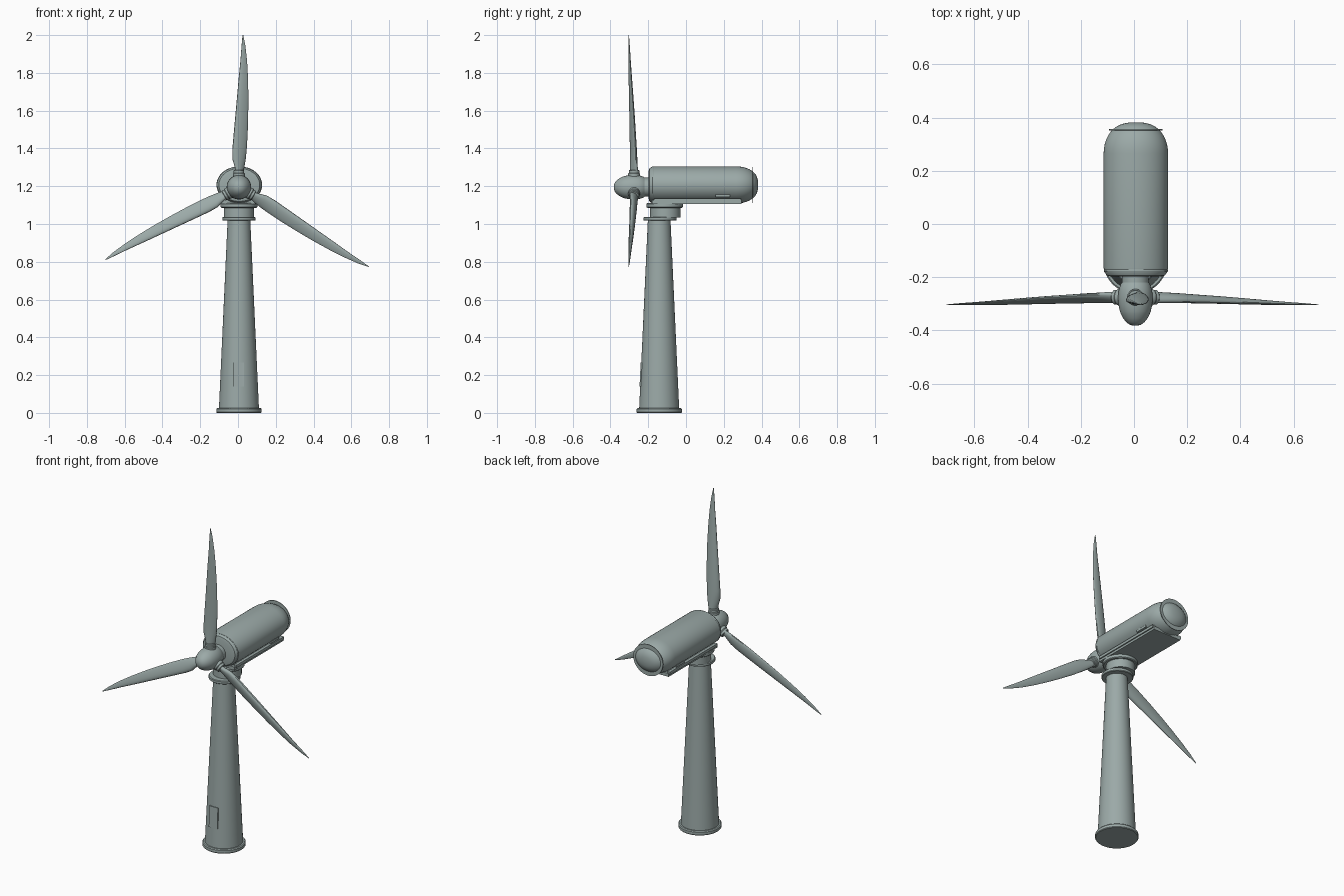
import bpy, bmesh, math
from mathutils import Matrix, Vector

if "Cube" in bpy.data.objects:
    bpy.data.objects.remove(bpy.data.objects["Cube"])

paint = bpy.data.materials.new("grey_green_paint")
paint.diffuse_color = (0.33, 0.40, 0.39, 1)
paint.use_nodes = True
paint.node_tree.nodes["Principled BSDF"].inputs["Base Color"].default_value = paint.diffuse_color
CX, HUB = 0.005, Vector((0.005, -0.275, 1.195))


def finish(name, bm, smooth=True):
    bmesh.ops.recalc_face_normals(bm, faces=bm.faces)
    me = bpy.data.meshes.new(name)
    bm.to_mesh(me)
    bm.free()
    me.materials.append(paint)
    ob = bpy.data.objects.new(name, me)
    bpy.context.collection.objects.link(ob)
    if smooth:
        bpy.ops.object.select_all(action='DESELECT')
        ob.select_set(True)
        bpy.context.view_layer.objects.active = ob
        bpy.ops.object.shade_smooth_by_angle(angle=math.radians(35))
    return ob


def skin(name, rings):
    """Join closed rings of points into a capped tube."""
    bm = bmesh.new()
    vs = [[bm.verts.new(p) for p in r] for r in rings]
    n = len(vs[0])
    for a, b in zip(vs, vs[1:]):
        for i in range(n):
            bm.faces.new((a[i], a[(i + 1) % n], b[(i + 1) % n], b[i]))
    bm.faces.new(vs[0])
    bm.faces.new(vs[-1])
    return finish(name, bm)


def lathe(name, profile, origin, axis=(0, 0, 1), sides=48, squash=(1, 1)):
    """Profile of (radius, distance along axis)."""
    rot = Vector((0, 0, 1)).rotation_difference(Vector(axis)).to_matrix()
    o = Vector(origin)
    rings = []
    for r, h in profile:
        ring = []
        for i in range(sides):
            a = 2 * math.pi * i / sides
            ring.append(o + rot @ Vector((r * squash[0] * math.cos(a),
                                          r * squash[1] * math.sin(a), h)))
        rings.append(ring)
    return skin(name, rings)


def box(name, center, size):
    bm = bmesh.new()
    bmesh.ops.create_cube(bm, size=1, matrix=Matrix.Translation(center)
                          @ Matrix.Diagonal((*size, 1)))
    return finish(name, bm, False)


# tower with foot flange
T = (CX, -0.142, 0)
lathe("foot_flange", [(0.117, 0), (0.12, 0.004), (0.12, 0.02), (0.115, 0.025)], T)
lathe("tower", [(0.106 - 0.046 * t / 8, 0.02 + t / 8) for t in range(9)], T)

# door plate follows the tower slope
door = box("door", (0, 0, 0), (0.058, 0.02, 0.127))
door.location = (CX - 0.002, -0.142 - 0.091, 0.204)
door.rotation_euler.x = -math.atan(0.046)

# yaw bearing between tower and nacelle
lathe("tower_top_flange", [(0.085, 1.018), (0.088, 1.021), (0.088, 1.034), (0.084, 1.038)],
      (CX, -0.137, 0))
lathe("yaw_neck", [(0.08, 1.035), (0.08, 1.09)], (CX, -0.11, 0))
lathe("yaw_ring", [(0.092, 1.086), (0.097, 1.09), (0.097, 1.106), (0.09, 1.112)],
      (CX, -0.113, 0))

# nacelle shell: flattened barrel with a domed back
shell = [(0.09, -0.198), (0.108, -0.194), (0.117, -0.182), (0.121, -0.165), (0.121, 0.265)]
for k in range(1, 11):
    a = k / 10 * math.pi / 2 * 0.98
    shell.append((0.121 * math.cos(a) ** 0.75, 0.265 + 0.117 * math.sin(a)))
NC = (CX + 0.002, 0, 1.207)
lathe("nacelle", shell, NC, (0, 1, 0), 56, (1, 0.81))
lathe("front_seam", [(0.119, -0.18), (0.1205, -0.178), (0.1205, -0.173), (0.119, -0.171)],
      NC, (0, 1, 0), 56, (1, 0.81))
lathe("back_seam", [(0.1, 0.352), (0.1, 0.356)], NC, (0, 1, 0), 56, (1, 0.95))

# tray, side rails and vents
box("belly_tray", (NC[0], 0.057, 1.116), (0.19, 0.475, 0.02))
for s, side in ((-1, "left"), (1, "right")):
    box(side + "_rail", (NC[0] + s * 0.093, 0.06, 1.127), (0.018, 0.46, 0.016))
    box(side + "_vent", (NC[0] + s * 0.096, 0.195, 1.15), (0.02, 0.075, 0.014))

# main shaft, hub and nose cone
lathe("main_shaft", [(0.05, -0.23), (0.05, -0.19)], (HUB.x, 0, HUB.z), (0, 1, 0))
nose = [(0.006, -0.382), (0.02, -0.379), (0.034, -0.369), (0.046, -0.354), (0.054, -0.338),
        (0.058, -0.328), (0.063, -0.305), (0.065, -0.28), (0.063, -0.25), (0.055, -0.225),
        (0.045, -0.214)]
lathe("hub", nose, (HUB.x, 0, HUB.z), (0, 1, 0))

# blade stations: height, left edge, right edge, centre y, thickness
stations = [(0.085, -0.019, 0.024, 0.000, 0.036), (0.105, -0.022, 0.029, 0.000, 0.036),
            (0.15, -0.035, 0.036, -0.001, 0.034), (0.20, -0.035, 0.041, -0.002, 0.032),
            (0.28, -0.028, 0.046, -0.005, 0.029), (0.38, -0.019, 0.049, -0.009, 0.025),
            (0.48, -0.010, 0.050, -0.014, 0.021), (0.58, -0.001, 0.048, -0.019, 0.016),
            (0.67, 0.008, 0.043, -0.023, 0.011), (0.75, 0.014, 0.034, -0.026, 0.007),
            (0.805, 0.019, 0.023, -0.028, 0.002)]
for b in range(3):
    turn = Matrix.Rotation(b * 2 * math.pi / 3, 3, 'Y')
    rings = []
    for h, x0, x1, y, th in stations:
        ring = []
        for i in range(20):
            a = 2 * math.pi * i / 20
            u = math.cos(a)
            taper = 1 - 0.35 * u * min(1, h / 0.3)      # thinner trailing edge
            twist = 0.012 * u * (1 - h / 0.81)
            p = Vector(((x0 + x1) / 2 + u * (x1 - x0) / 2,
                        y + twist + math.sin(a) * th / 2 * taper, h))
            ring.append(HUB + turn @ p)
        rings.append(ring)
    skin(f"blade_{b + 1}", rings)
    up = turn @ Vector((0, 0, 1))
    lathe(f"blade_collar_{b + 1}", [(0.031, 0.03), (0.031, 0.072), (0.028, 0.076),
                                    (0.028, 0.088), (0.025, 0.091)], HUB, up, 32)
